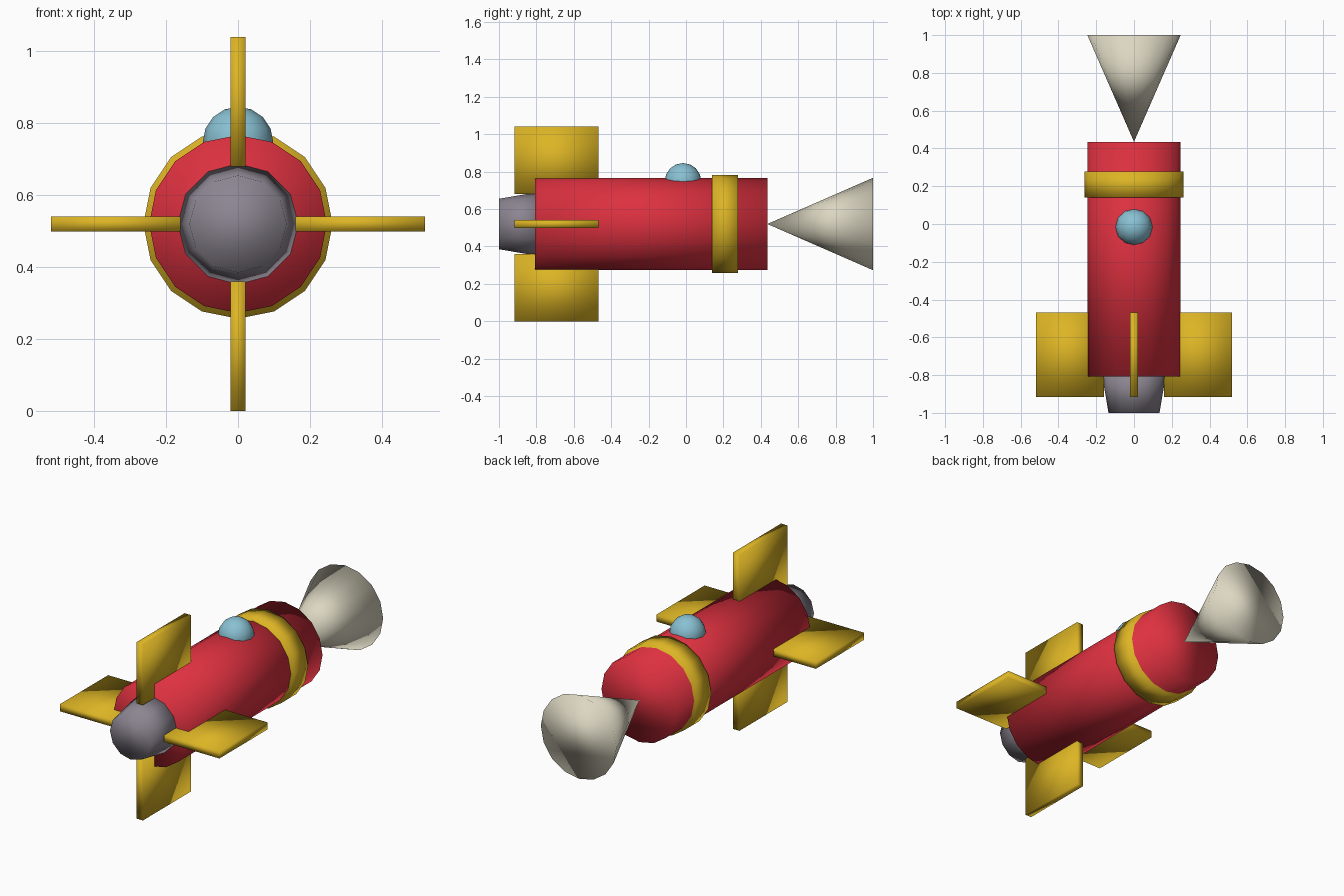
import bpy, bmesh
from math import pi
from mathutils import Matrix, Vector

cube = bpy.data.objects.get("Cube")
if cube:
    bpy.data.objects.remove(cube, do_unlink=True)

AXIS_Z = 0.52  # height of the rocket's long axis


def material(name, rgb):
    m = bpy.data.materials.new(name)
    m.use_nodes = True
    m.diffuse_color = (*rgb, 1)
    bsdf = next(n for n in m.node_tree.nodes if n.type == 'BSDF_PRINCIPLED')
    bsdf.inputs["Base Color"].default_value = (*rgb, 1)
    return m


red = material("red", (0.72, 0.03, 0.05))
yellow = material("yellow", (0.72, 0.46, 0.018))
grey = material("grey", (0.26, 0.235, 0.28))
cream = material("cream", (0.72, 0.68, 0.54))
blue = material("light blue", (0.25, 0.53, 0.65))


def finish(name, bm, mat):
    bmesh.ops.recalc_face_normals(bm, faces=bm.faces)
    for f in bm.faces:
        f.smooth = True
    mesh = bpy.data.meshes.new(name)
    bm.to_mesh(mesh)
    bm.free()
    mesh.materials.append(mat)
    ob = bpy.data.objects.new(name, mesh)
    bpy.context.collection.objects.link(ob)
    return ob


def tube(name, mat, y0, r0, y1, r1, sides=16):
    """Capped cylinder or cone along y, from y0 to y1."""
    bm = bmesh.new()
    place = Matrix.Translation((0, (y0 + y1) / 2, AXIS_Z)) @ Matrix.Rotation(-pi / 2, 4, 'X')
    bmesh.ops.create_cone(bm, cap_ends=True, segments=sides, radius1=r0, radius2=r1,
                          depth=y1 - y0, matrix=place @ Matrix.Rotation(pi / 2, 4, 'Z'))
    bmesh.ops.remove_doubles(bm, verts=bm.verts, dist=0.0001)
    return finish(name, bm, mat)


# Fuselage, band, engine and rear cone
tube("body", red, -0.807, 0.247, 0.435, 0.247)
tube("band", yellow, 0.14, 0.263, 0.277, 0.263)
tube("nozzle", grey, -1.0, 0.135, -0.77, 0.174, 12)
tube("tail_cone", cream, 0.435, 0.0, 1.0, 0.247)

# Four fins around the axis
for i, side in enumerate(("left", "top", "right", "bottom")):
    bm = bmesh.new()
    bmesh.ops.create_cube(bm, size=1)
    bmesh.ops.scale(bm, vec=Vector((0.36, 0.448, 0.042)), verts=bm.verts)
    bmesh.ops.translate(bm, vec=Vector((0.34, -0.692, 0)), verts=bm.verts)
    bm.transform(Matrix.Translation((0, 0, AXIS_Z)) @ Matrix.Rotation(-i * pi / 2, 4, 'Y'))
    finish(side + "_fin", bm, yellow)

# Window dome on top of the body
bm = bmesh.new()
bmesh.ops.create_uvsphere(bm, u_segments=12, v_segments=8, radius=0.098,
                          matrix=Matrix.Translation((0, -0.016, 0.748)))
finish("window_dome", bm, blue)
